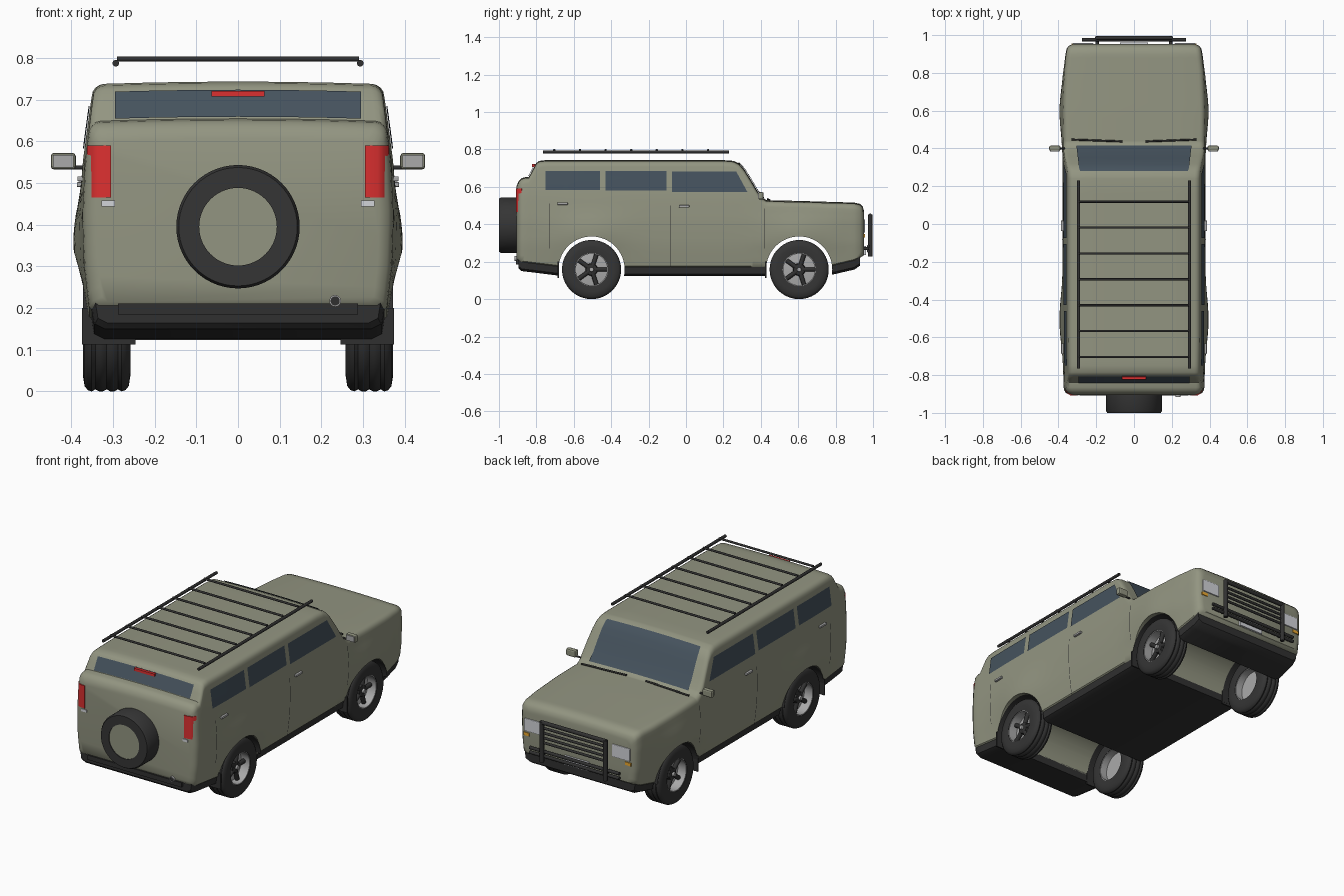
import bpy, bmesh, math
from mathutils import Vector

if "Cube" in bpy.data.objects:
    bpy.data.objects.remove(bpy.data.objects["Cube"])


def material(name, c):
    m = bpy.data.materials.new(name)
    m.diffuse_color = (*c, 1)
    m.use_nodes = True
    m.node_tree.nodes["Principled BSDF"].inputs["Base Color"].default_value = m.diffuse_color
    return m


PAINT = material("olive paint", (.29, .30, .22))
DARK = material("dark trim", (.03, .03, .03))
RUBBER = material("rubber", (.035, .035, .035))
GLASS = material("tinted glass", (.06, .085, .11))
RED = material("red lens", (.72, .03, .03))
CLEAR = material("clear lens", (.65, .66, .7))
METAL = material("metal", (.4, .4, .4))
ORANGE = material("orange lens", (.85, .4, .03))


def smooth(o, angle=35):
    bpy.ops.object.select_all(action='DESELECT')
    o.select_set(True)
    bpy.context.view_layer.objects.active = o
    bpy.ops.object.shade_smooth_by_angle(angle=math.radians(angle))


def mesh(name, verts, faces, mat, finish=True):
    bm = bmesh.new()
    vs = [bm.verts.new(v) for v in verts]
    for f in faces:
        bm.faces.new([vs[i] for i in f])
    bmesh.ops.recalc_face_normals(bm, faces=bm.faces[:])
    me = bpy.data.meshes.new(name)
    bm.to_mesh(me)
    bm.free()
    me.materials.append(mat)
    o = bpy.data.objects.new(name, me)
    bpy.context.collection.objects.link(o)
    if finish:
        smooth(o)
    return o


def lerp_table(t, x):
    if x <= t[0][0]:
        return t[0][1]
    for (a, p), (b, q) in zip(t, t[1:]):
        if x <= b:
            return p + (q - p) * (x - a) / (b - a)
    return t[-1][1]


def lathe(name, prof, center, axis, mat, sign=1, n=44, closed=False):
    vs, m = [], len(prof)
    for i in range(n):
        a = 2 * math.pi * i / n
        for d, r in prof:
            u, v = r * math.cos(a), r * math.sin(a)
            off = (sign * d, u, v) if axis == 'X' else (u, sign * d, v)
            vs.append(Vector(center) + Vector(off))
    fs = [(i * m + j, i * m + (j + 1) % m, (i + 1) % n * m + (j + 1) % m, (i + 1) % n * m + j)
          for i in range(n) for j in range(m if closed else m - 1)]
    if not closed:
        for j in (0, m - 1):
            fs.append(tuple(i * m + j for i in range(n)))
    return mesh(name, vs, fs, mat)


def bar(name, a, b, r, mat=DARK, n=12):
    a, b = Vector(a), Vector(b)
    d = (b - a).normalized()
    u = d.orthogonal().normalized()
    v = d.cross(u)
    ring = [u * math.cos(2 * math.pi * i / n) * r + v * math.sin(2 * math.pi * i / n) * r for i in range(n)]
    fs = [(i, (i + 1) % n, n + (i + 1) % n, n + i) for i in range(n)]
    fs += [tuple(range(n)), tuple(range(n, 2 * n))]
    return mesh(name, [a + p for p in ring] + [b + p for p in ring], fs, mat)


def box(name, lo, hi, mat, bevel=0.0):
    vs = [(x, y, z) for x in (lo[0], hi[0]) for y in (lo[1], hi[1]) for z in (lo[2], hi[2])]
    o = mesh(name, vs, [(0, 1, 3, 2), (4, 5, 7, 6), (0, 1, 5, 4), (2, 3, 7, 6), (0, 2, 6, 4), (1, 3, 7, 5)], mat, False)
    if bevel:
        m = o.modifiers.new("bevel", 'BEVEL')
        m.width, m.segments = bevel, 2
    return o


def grid(name, fn, nu, nv, mat):
    vs = [fn(i / nu, j / nv) for i in range(nu + 1) for j in range(nv + 1)]
    k = nv + 1
    return mesh(name, vs, [(i * k + j, i * k + j + 1, (i + 1) * k + j + 1, (i + 1) * k + j)
                           for i in range(nu) for j in range(nv)], mat)


# Body shape: roof line, lower edge and half width
WHEELS = (-.505, .605)
TOP = [(-.905, .60), (-.895, .625), (-.88, .64), (-.865, .645), (-.84, .648), (-.82, .685), (-.80, .722),
       (-.785, .733), (-.75, .737), (.2, .737), (.255, .733), (.285, .718), (.31, .69), (.345, .635),
       (.38, .575), (.405, .54), (.43, .523), (.6, .519), (.9, .51), (.93, .503), (.945, .488), (.952, .465)]
LOW = [(-.905, .215), (-.88, .192), (-.66, .165), (.75, .165), (.9, .2), (.952, .235)]
WIDTH = [(.1, .345), (.2, .362), (.3, .374), (.42, .378), (.55, .372), (.62, .363), (.7, .352), (.76, .342)]
PLAN = [(-.9, .985), (-.6, 1), (.6, 1), (.8, .985), (.952, .945)]


def width(y, z):
    bulge = sum(.019 * math.exp(-((y - c) / .17) ** 2 - ((z - .35) / .1) ** 2) for c in WHEELS)
    d, r = min(y + .905, .952 - y), .04
    inset = r - math.sqrt(max(0, r * r - (r - d) ** 2)) if d < r else 0
    return lerp_table(WIDTH, z) * lerp_table(PLAN, y) + bulge - inset * .85


def top(x, y):
    return lerp_table(TOP, y) + .006 * (1 - (x / .34) ** 2)


def loft(name, ys, section, mat):
    vs = []
    for y in ys:
        h = section(y)
        vs += [(x, y, z) for x, z in h] + [(-x, y, z) for x, z in reversed(h) if x > 1e-6]
    k = len(vs) // len(ys)
    fs = [(i * k + j, i * k + (j + 1) % k, (i + 1) * k + (j + 1) % k, (i + 1) * k + j)
          for i in range(len(ys) - 1) for j in range(k)]
    fs += [tuple(range(k)), tuple(range(len(vs) - k, len(vs)))]
    return mesh(name, vs, fs, mat, False)


def body_section(y):
    zb, zt, r = lerp_table(LOW, y), lerp_table(TOP, y), .03
    pts = [(width(y, zb) - .012, zb)]
    for i in range(15):
        z = zb + .012 + (zt - r - zb - .012) * i / 14
        pts.append((width(y, z), z))
    w = pts[-1][0] - r
    for a in (22.5, 45, 67.5):
        a = math.radians(a)
        pts.append((w + r * math.cos(a), zt - r + r * math.sin(a)))
    return pts + [(w * f, top(w * f, y)) for f in (1, .66, .33, 0)]


def skirt_section(y):
    zb = lerp_table(LOW, y)
    w = width(y, zb) - .004
    return [(w - .03, zb - .042), (w - .006, zb - .03), (w, zb + .008), (0, zb + .008)]


ys = sorted(set([p[0] for p in TOP] + [round(-.72 + .04 * i, 3) for i in range(41)]))
body = loft("body", ys, body_section, PAINT)
skirt = loft("lower_skirt", [y for y in ys if -.9 < y < .94], skirt_section, DARK)

# Wheel arches cut straight through
for c in WHEELS:
    cut = lathe("arch_cutter", [(-.6, .177), (.6, .177)], (0, c, .158), 'X', DARK, n=64)
    cut.hide_render = True
    for o in (body, skirt):
        bpy.context.view_layer.objects.active = o
        m = o.modifiers.new("arch", 'BOOLEAN')
        m.operation, m.solver, m.object = 'DIFFERENCE', 'EXACT', cut
        bpy.ops.object.modifier_apply(modifier=m.name)
    bpy.data.objects.remove(cut)
smooth(body, 40)
smooth(skirt, 30)

# Wheels, liners and mud flaps
TIRE = [(.262, .088), (.258, .12), (.262, .145), (.27, .155), (.279, .158), (.288, .153), (.297, .158),
        (.306, .158), (.315, .153), (.324, .158), (.333, .158), (.342, .153), (.351, .158), (.36, .155),
        (.368, .145), (.372, .12), (.368, .088)]
for s in (-1, 1):
    for c in WHEELS:
        ctr = (0, c, .158)
        lathe("tire", TIRE, ctr, 'X', RUBBER, s, closed=True)
        lathe("rim_barrel", [(.264, .089), (.366, .089), (.366, .084), (.264, .084)], ctr, 'X', METAL, s, closed=True)
        lathe("rim_disc", [(.305, .085), (.315, .085), (.322, .03)], ctr, 'X', METAL, s)
        for k in range(5):
            a = 2 * math.pi * k / 5
            dy, dz = math.cos(a), math.sin(a)
            bar("rim_spoke", (s * .335, c, .158), (s * .33, c + dy * .084, .158 + dz * .084), .012, DARK)
        lathe("hub", [(.32, .034), (.342, .03), (.345, .014)], ctr, 'X', DARK, s)
        lathe("hub_cap", [(.34, .013), (.356, .011)], ctr, 'X', METAL, s, n=20)

        def liner(u, v):
            a = math.radians(5 + 170 * u)
            return (s * (.25 + .122 * v), c + .1755 * math.cos(a), .158 + .1755 * math.sin(a))
        grid("arch_liner", liner, 24, 1, DARK)
        box("mud_flap", (s * .31 - .064, c - .182, .112), (s * .31 + .064, c - .174, .2), DARK)


# Parts lying on the body sides
def side_patch(name, y0, y1, z0, z1, mat, off=.004, y1top=None):
    for s in (-1, 1):
        def fn(u, v):
            e = y1 + ((y1 if y1top is None else y1top) - y1) * v
            y, z = y0 + (e - y0) * u, z0 + (z1 - z0) * v
            return (s * (width(y, z) + off), y, z)
        grid(name, fn, 10, 8, mat)


side_patch("rear_side_window", -.75, -.46, .583, .685, GLASS)
side_patch("middle_side_window", -.43, -.105, .58, .685, GLASS)
side_patch("front_side_window", -.075, .328, .573, .683, GLASS, y1top=.268)
for y, z0, z1 in ((.42, .27, .485), (-.085, .17, .5), (-.73, .27, .51)):
    side_patch("door_seam", y, y + .003, z0, z1, DARK, .002)
for s in (-1, 1):
    for y, z in ((-.66, .51), (-.01, .496)):
        x = s * (width(y, z) + .004)
        box("door_handle", (x - .008, y - .028, z - .006), (x + .008, y + .028, z + .006), METAL, .003)

    # Mirrors
    bar("mirror_arm", (s * .365, .4, .537), (s * .42, .4, .537), .005)
    box("mirror_housing", (s * .419 - .03, .388, .532), (s * .419 + .03, .415, .572), PAINT, .008)
    box("mirror_glass", (s * .419 - .025, .385, .537), (s * .419 + .025, .389, .567), METAL)

    # Tail lights wrap the rear corners
    plan = [(.305, -.909), (.335, -.908), (.35, -.9), (.362, -.88), (.35, -.86), (.305, -.86)]
    vs = [(s * x, y, z) for z in (.465, .59) for x, y in plan]
    mesh("tail_light", vs, [(i, (i + 1) % 6, 6 + (i + 1) % 6, 6 + i) for i in range(6)]
         + [tuple(range(6)), tuple(range(6, 12))], RED)
    box("rear_reflector", (s * .311 - .016, -.909, .444), (s * .311 + .016, -.89, .458), CLEAR)
    box("headlight", (s * .27 - .055, .93, .355), (s * .27 + .055, .958, .425), CLEAR, .004)
    box("turn_signal", (s * .312 - .018, .93, .33), (s * .312 + .018, .956, .347), ORANGE)
    bar("wiper", (s * .06, .437, .535), (s * .33, .447, .53), .005)

# Windscreen and rear window
FRONT = [.276, .285, .31, .345, .38, .412]
REAR = [-.838, -.82, -.803]
grid("windscreen", lambda u, v: ((2 * v - 1) * (.285 + .02 * u), FRONT[round(u * 5)] + .004,
     top((2 * v - 1) * .3, FRONT[round(u * 5)]) + .003), 5, 6, GLASS)
grid("rear_window", lambda u, v: ((2 * v - 1) * .295, REAR[round(u * 2)] - .005,
     top((2 * v - 1) * .295, REAR[round(u * 2)]) + .001), 2, 6, GLASS)
box("high_brake_light", (-.063, -.824, .707), (.063, -.8, .721), RED)

# Rear fittings
lathe("spare_tire", [(-.89, .14), (-.9, .148), (-.99, .148), (-1, .142), (-1, .093), (-.89, .093)],
      (0, 0, .395), 'Y', RUBBER, closed=True, n=56)
lathe("spare_cover", [(-.9, .094), (-.996, .094)], (0, 0, .395), 'Y', PAINT, n=56)
box("rear_bumper_strip", (-.288, -.909, .185), (.288, -.88, .211), DARK)
lathe("exhaust_tip", [(-.87, .014), (-.916, .014), (-.916, .011), (-.87, .011)], (.233, 0, .217), 'Y', METAL, n=20, closed=True)
lathe("exhaust_core", [(-.87, .011), (-.913, .011)], (.233, 0, .217), 'Y', DARK, n=20)

# Front bull bar and plate
for s in (-1, 1):
    bar("bull_bar_post", (s * .195, .985, .228), (s * .195, .985, .452), .012)
    bar("bull_bar_mount", (s * .195, .93, .27), (s * .195, .985, .27), .009)
bar("bull_bar_top", (-.2, .985, .446), (.2, .985, .446), .011)
for z in (.414, .387, .36, .333):
    bar("bull_bar_rail", (-.195, .98, z), (.195, .98, z), .007)
for z in (.257, .282):
    bar("bull_bar_lower", (-.275, .976, z), (.275, .976, z), .009)
box("front_plate", (-.075, .945, .235), (.075, .962, .285), CLEAR)

# Roof rack
for s in (-1, 1):
    bar("rack_rail", (s * .293, -.765, .787), (s * .293, .23, .787), .008)
for i in range(7):
    y = .118 - .137 * i
    bar("rack_crossbar", (-.29, y, .797), (.29, y, .797), .006)
